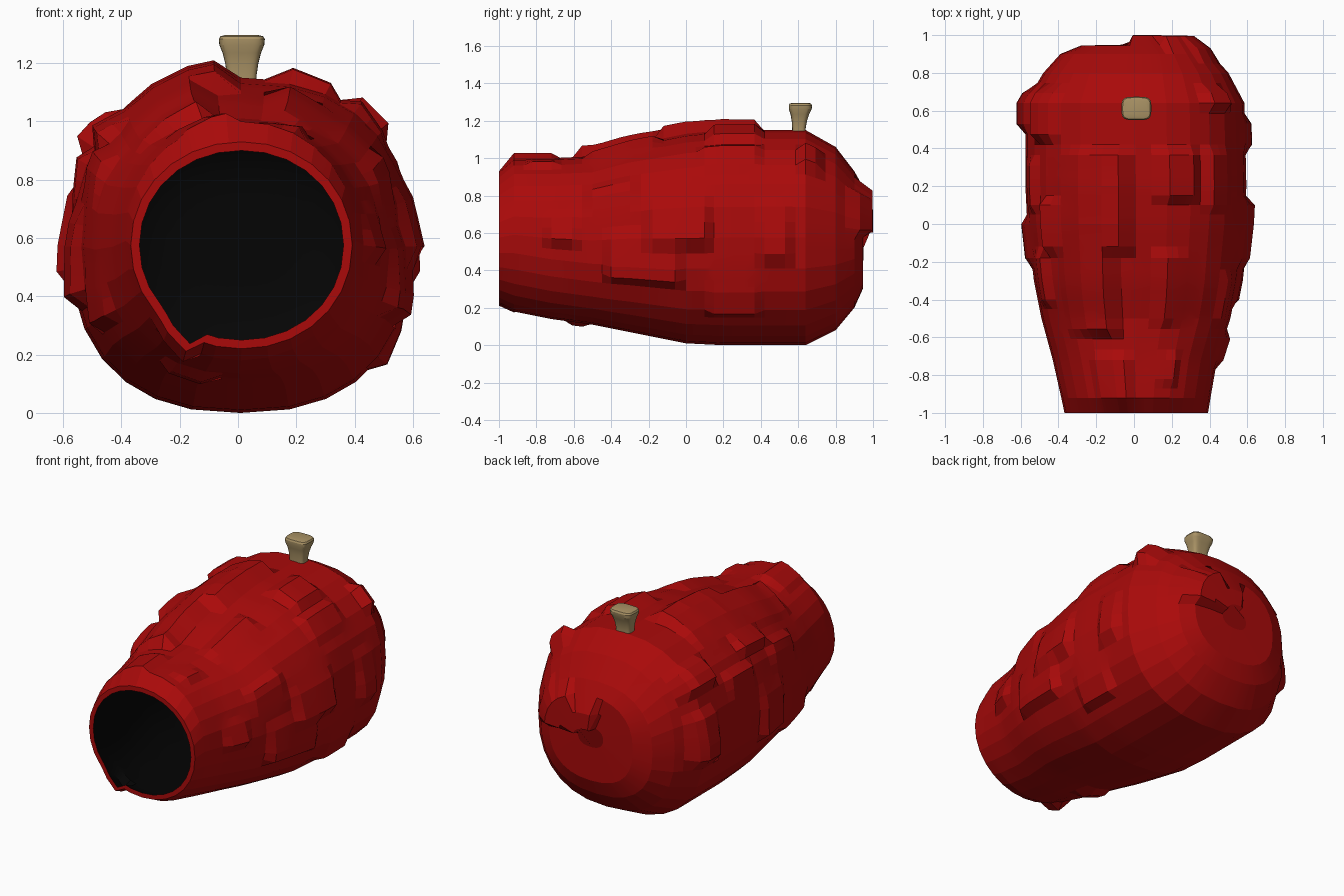
import bpy, bmesh, math

if "Cube" in bpy.data.objects:
    bpy.data.objects.remove(bpy.data.objects["Cube"])

SEG = 56


def material(name, col):
    m = bpy.data.materials.new(name)
    m.diffuse_color = (*col, 1)
    m.use_nodes = True
    m.node_tree.nodes["Principled BSDF"].inputs["Base Color"].default_value = m.diffuse_color
    return m


RED = material("red_skin", (0.40, 0.003, 0.003))
BLACK = material("dark_inside", (0.0015, 0.0015, 0.0015))
TAN = material("stem_tan", (0.40, 0.29, 0.13))

# Body stations: y, bottom z, top z, half width, centre x
KEYS = [(-1, .22, .93, .38, .012), (-.92, .18, 1.0, .395, .01), (-.72, .14, 1.0, .435, .005),
        (-.5, .11, 1.01, .50, .01), (-.3, .07, 1.07, .54, .01), (0, .01, 1.13, .575, .01),
        (.2, 0, 1.15, .585, .01), (.64, 0, 1.15, .58, .005), (.8, .08, 1.06, .49, .01),
        (.9, .2, .93, .40, .01), (.945, .3, .85, .30, .02), (.947, .42, .75, .19, .02),
        (.949, .52, .65, .09, .02)]

# Raised scales: angle from, angle to, y from, y to, lift at each angle edge
SCALES = [(-20, 5, -.42, -.02, .05, .01), (-6, 18, -.72, -.58, .045, 0), (0, 24, -.2, .15, .05, 0),
          (-12, 14, .4, .53, .05, .01), (-40, -14, .13, .42, .035, 0), (14, 36, -.5, -.25, 0, .03),
          (32, 56, .1, .4, 0, .04), (60, 80, .14, .42, .03, .05), (62, 78, -.5, -.18, 0, .04),
          (38, 52, .6, .72, .05, .05), (60, 80, -.85, -.7, .03, 0), (94, 118, -.92, -.7, .035, .01),
          (165, 190, .5, .72, .02, .06), (130, 150, .45, .7, .03, .07), (150, 170, .1, .35, .04, 0),
          (172, 196, -.18, .02, .02, .05), (145, 168, -.4, -.15, .04, 0), (190, 212, -.6, -.3, 0, .04),
          (124, 142, -.15, .1, 0, .05), (238, 258, -.66, -.52, .02, .03)]
# Stepped ridge along the top
SCALES += [(102 - 1.7 * i, 138 - i, -.6 + .12 * i, -.47 + .12 * i, .075, 0) for i in range(8)]


def lift(a, y):
    best = 0
    for a0, a1, y0, y1, l0, l1 in SCALES:
        for s in (a, a - 360):
            if a0 <= s <= a1 and y0 <= y <= y1:
                best = max(best, l0 + (l1 - l0) * (s - a0) / (a1 - a0))
    return best


def section(hx, hz, n):
    """Rounded box outline with flat facets, two segments per facet."""
    pts = []
    for i in range(0, SEG, 2):
        c, s = math.cos(2 * math.pi * i / SEG), math.sin(2 * math.pi * i / SEG)
        pts.append((math.copysign(abs(c) ** (2 / n), c) * hx, math.copysign(abs(s) ** (2 / n), s) * hz))
    out = []
    for p, q in zip(pts, pts[1:] + pts[:1]):
        out += [p, ((p[0] + q[0]) / 2, (p[1] + q[1]) / 2)]
    return out


def stations():
    out = []
    for k0, k1 in zip(KEYS, KEYS[1:]):
        n = max(1, round((k1[0] - k0[0]) / .055))
        out += [[p + (q - p) * j / n for p, q in zip(k0, k1)] for j in range(n)]
    return out + [list(KEYS[-1])]


def body_rings(inset, scaled):
    rings = []
    for y, z0, z1, hx, cx in stations():
        cz, hz = (z0 + z1) / 2, (z1 - z0) / 2
        ring = []
        for i, (px, pz) in enumerate(section(hx, hz, 2.05 + .35 * min(1, (y + 1) / .6))):
            a = 360 * i / SEG
            r = math.hypot(px, pz)
            d = lift(a, y) if scaled else 0
            if y < -.9 and 220 < a < 245:      # nick in the rim
                d += .05 * (a - 220) / 25
            k = max(.2, (r + d - inset) / r)
            x, z, yy = cx + px * k, cz + pz * k, y
            if y > .88 and scaled and x > -.01 and .6 < z < .83:   # raised back plate
                yy = y + .051 if y > .94 else y + .03
            if inset and y > -.99:
                yy = y - inset * max(0, y)
            ring.append((x, yy, z))
        rings.append(ring)
    return rings


def loft(name, rings, mat, cap_start, flip=False, angle=8):
    bm = bmesh.new()
    vs = [[bm.verts.new(p) for p in r] for r in rings]
    for r0, r1 in zip(vs, vs[1:]):
        for i in range(SEG):
            j = (i + 1) % SEG
            bm.faces.new((r0[i], r0[j], r1[j], r1[i]))
    bm.faces.new(vs[-1])
    if cap_start:
        bm.faces.new(vs[0])
    bmesh.ops.recalc_face_normals(bm, faces=bm.faces)
    if flip:
        bmesh.ops.reverse_faces(bm, faces=bm.faces)
    me = bpy.data.meshes.new(name)
    bm.to_mesh(me)
    bm.free()
    me.materials.append(mat)
    ob = bpy.data.objects.new(name, me)
    bpy.context.collection.objects.link(ob)
    bpy.ops.object.select_all(action='DESELECT')
    ob.select_set(True)
    bpy.context.view_layer.objects.active = ob
    bpy.ops.object.shade_smooth_by_angle(angle=math.radians(angle))
    return ob


# Outer skin with the front rim, and the dark hollow
inner = body_rings(.03, False)
loft("body_skin", [inner[0]] + body_rings(0, True), RED, False)
loft("dark_hollow", inner, BLACK, False, True, 30)

# Stem: z, half width, half depth, centre y
STEM = [(1.1, .05, .036, .604), (1.16, .051, .036, .604), (1.2, .057, .041, .606), (1.235, .066, .05, .609),
        (1.262, .077, .061, .611), (1.282, .079, .062, .612), (1.292, .073, .057, .612), (1.296, .058, .044, .612)]
loft("stem", [[(.013 + x, cy + y, z) for x, y in section(hx, hy, 4)] for z, hx, hy, cy in STEM], TAN, True, False, 20)
